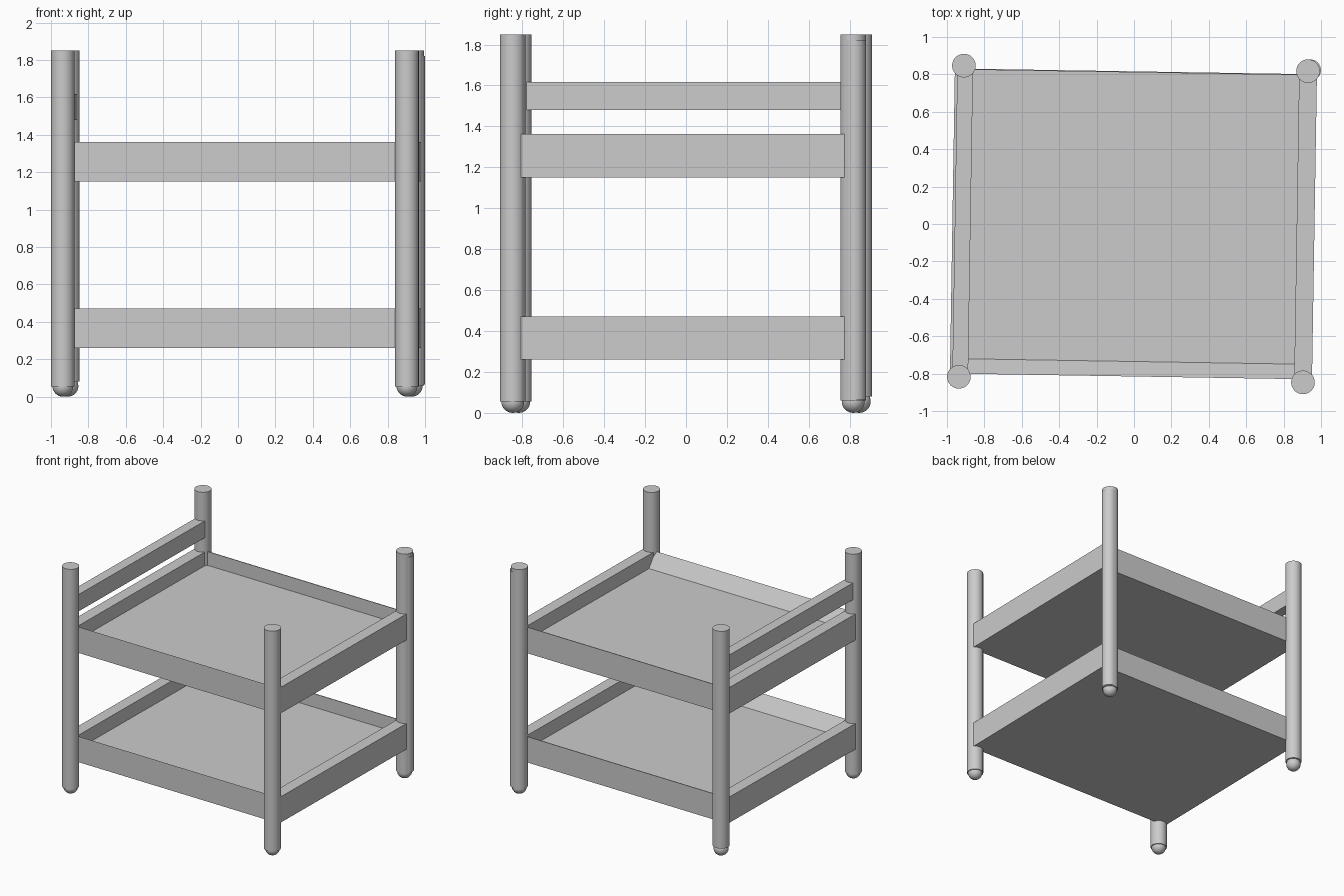
import bpy, bmesh, math
from mathutils import Matrix

if "Cube" in bpy.data.objects:
    bpy.data.objects.remove(bpy.data.objects["Cube"])

# The whole shelf is turned very slightly about z
PLACE = Matrix.Translation((-0.003, 0, 0)) @ Matrix.Rotation(-0.0162, 4, 'Z')


def finish(name, bm, smooth=False):
    bmesh.ops.recalc_face_normals(bm, faces=bm.faces)
    bm.transform(PLACE)
    me = bpy.data.meshes.new(name)
    bm.to_mesh(me)
    bm.free()
    ob = bpy.data.objects.new(name, me)
    bpy.context.collection.objects.link(ob)
    if smooth:
        bpy.ops.object.select_all(action='DESELECT')
        ob.select_set(True)
        bpy.context.view_layer.objects.active = ob
        bpy.ops.object.shade_smooth_by_angle(angle=math.radians(40))
    return ob


def prism(name, profile, x0, x1):
    """Extrude a (y, z) outline along x."""
    bm = bmesh.new()
    face = bm.faces.new([bm.verts.new((x0, y, z)) for y, z in profile])
    out = bmesh.ops.extrude_face_region(bm, geom=[face])['geom']
    moved = [v for v in out if isinstance(v, bmesh.types.BMVert)]
    bmesh.ops.translate(bm, verts=moved, vec=(x1 - x0, 0, 0))
    return finish(name, bm)


def box(name, x0, x1, y0, y1, z0, z1):
    return prism(name, [(y0, z0), (y1, z0), (y1, z1), (y0, z1)], x0, x1)


def cylinder(name, x, y, z0, z1, r):
    bm = bmesh.new()
    bmesh.ops.create_cone(bm, cap_ends=True, segments=48, radius1=r, radius2=r,
                          depth=z1 - z0,
                          matrix=Matrix.Translation((x, y, (z0 + z1) / 2)))
    return finish(name, bm, True)


def ball(name, x, y, r):
    bm = bmesh.new()
    bmesh.ops.create_uvsphere(bm, u_segments=32, v_segments=16, radius=r,
                              matrix=Matrix.Translation((x, y, r)))
    return finish(name, bm, True)


# Four posts with rounded feet
PX, PY, R = 0.92, 0.832, 0.063
for name, sx, sy, bottom in (("front_left", -1, -1, 0.055),
                             ("front_right", 1, -1, 0.055),
                             ("back_left", -1, 1, 0.08),
                             ("back_right", 1, 1, 0.06)):
    cylinder(name + "_post", sx * PX, sy * PY, bottom, 1.85, R)
    ball(name + "_foot", sx * PX, sy * PY, 0.056)

# Thin sleeve beside the back right post
cylinder("back_right_post_sleeve", PX + 0.012, PY + 0.006, 0.065, 1.82, 0.057)

# Two tray shelves: sloped front lip, thin back lip, thick side walls
for level, z0, z1 in (("lower", 0.26, 0.47), ("upper", 1.15, 1.362)):
    floor = z0 + 0.1
    prism(level + "_shelf_tray",
          [(-0.815, z0), (0.816, z0), (0.816, z1), (0.81, z1),
           (0.81, floor), (-0.735, floor), (-0.815, z1)], -0.9, 0.9)
    for side, s in (("left", -1), ("right", 1)):
        a, b = sorted((s * 0.873, s * 0.968))
        box(f"{level}_{side}_side_wall", a, b, -0.812, 0.814, z0, z1)

# Hand rail above the upper shelf, left side
box("left_hand_rail", -0.955, -0.871, -0.81, 0.816, 1.48, 1.617)
